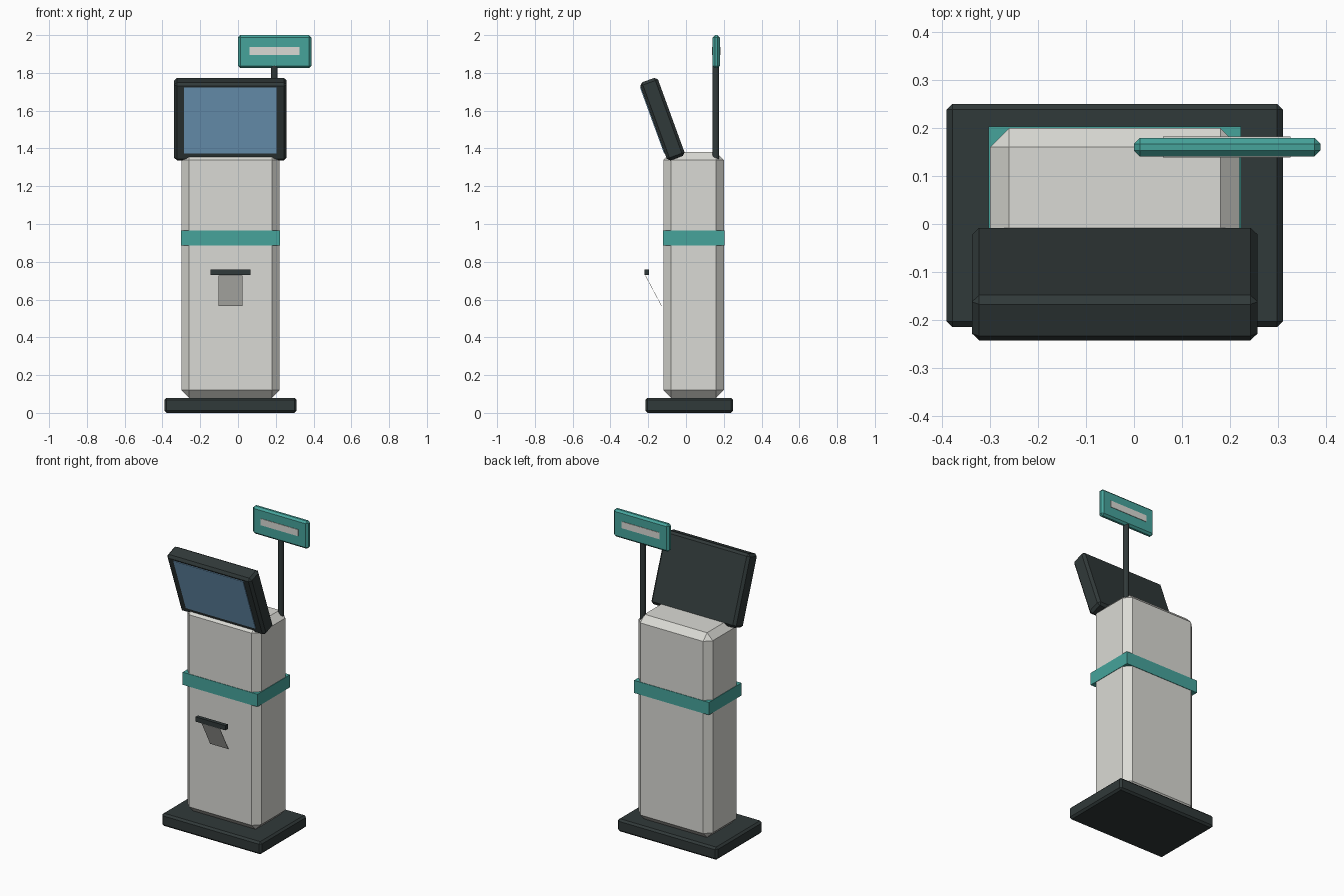
import bpy, bmesh, math
from mathutils import Matrix, Vector

if "Cube" in bpy.data.objects:
    bpy.data.objects.remove(bpy.data.objects["Cube"])


def material(name, rgb):
    m = bpy.data.materials.new(name)
    m.diffuse_color = (*rgb, 1.0)
    m.use_nodes = True
    m.node_tree.nodes["Principled BSDF"].inputs["Base Color"].default_value = m.diffuse_color
    return m


OFF_WHITE = material("warm_off_white", (0.70, 0.70, 0.66))
DARK = material("dark_slate", (0.030, 0.041, 0.041))
TEAL = material("teal", (0.061, 0.37, 0.33))
GLASS = material("screen_blue", (0.19, 0.39, 0.60))


def finish(name, bm, mat, matrix):
    mesh = bpy.data.meshes.new(name)
    bmesh.ops.recalc_face_normals(bm, faces=bm.faces[:])
    bm.transform(matrix)
    bm.to_mesh(mesh)
    bm.free()
    mesh.materials.append(mat)
    ob = bpy.data.objects.new(name, mesh)
    bpy.context.collection.objects.link(ob)
    return ob


def box(name, size, loc, mat, chamfer=0.0, matrix=Matrix.Identity(4)):
    """Box of given size centred on loc, with flat chamfered edges."""
    bm = bmesh.new()
    bmesh.ops.create_cube(bm, size=1.0)
    bmesh.ops.scale(bm, vec=size, verts=bm.verts)
    if chamfer:
        bmesh.ops.bevel(bm, geom=bm.edges[:], offset=chamfer, segments=1,
                        affect='EDGES', profile=0.5)
    return finish(name, bm, mat, matrix @ Matrix.Translation(loc))


CX = -0.04  # centre line of the cabinet

# base plate and cabinet
box("base_plate", (0.70, 0.465, 0.08), (CX, 0.0175, 0.04), DARK, 0.012)
box("cabinet", (0.52, 0.32, 1.30), (CX, 0.04, 0.73), OFF_WHITE, 0.04)
box("accent_band", (0.526, 0.326, 0.08), (CX, 0.04, 0.925), TEAL)

# display leaning toward the user
tilt = Matrix.Translation((CX, -0.125, 1.555)) @ Matrix.Rotation(math.radians(20), 4, 'X')
box("display_housing", (0.595, 0.10, 0.44), (0, 0, 0), DARK, 0.015, tilt)
box("display_glass", (0.49, 0.008, 0.37), (0, -0.050, 0.012), GLASS, 0, tilt)

# ticket printer slot and its hanging ticket
box("printer_slot", (0.21, 0.024, 0.03), (CX, -0.207, 0.745), DARK)
top, bottom = Vector((CX, -0.215, 0.728)), Vector((CX, -0.130, 0.567))
drop = bottom - top
lean = Matrix.Translation((top + bottom) / 2) @ Matrix.Rotation(
    math.atan2(drop.y, -drop.z), 4, 'X')
box("ticket", (0.128, 0.002, drop.length), (0, 0, 0), OFF_WHITE, 0, lean)

# sign pole
bm = bmesh.new()
bmesh.ops.create_cone(bm, cap_ends=True, segments=12, radius1=0.018,
                      radius2=0.018, depth=0.50)
finish("sign_pole", bm, DARK, Matrix.Translation((0.192, 0.158, 1.59)))

# sign with a pale strip on both sides
box("sign_panel", (0.388, 0.038, 0.175), (0.194, 0.16, 1.9125), TEAL, 0.012)
for side, y in (("front", 0.141), ("back", 0.179)):
    box("sign_strip_" + side, (0.265, 0.006, 0.042), (0.193, y, 1.917), OFF_WHITE)
